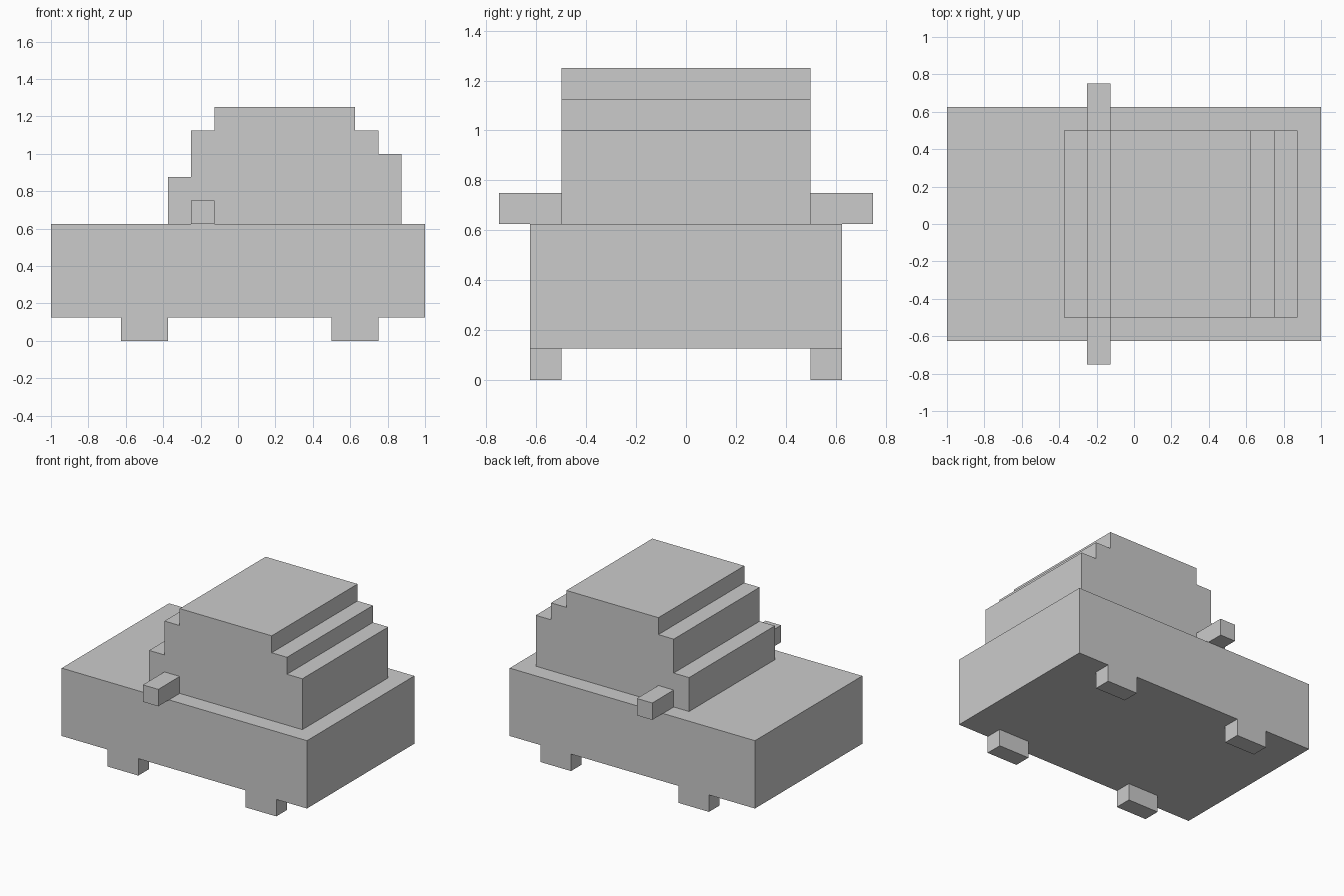
import bpy
import bmesh

if "Cube" in bpy.data.objects:
    bpy.data.objects.remove(bpy.data.objects["Cube"])

U = 0.125  # block unit: every dimension is a whole number of these


def extrude_profile(name, profile, y0, y1):
    """Solid from an (x, z) outline swept from y0 to y1, all in block units."""
    bm = bmesh.new()
    face = bm.faces.new([bm.verts.new((x * U, y0 * U, z * U)) for x, z in profile])
    ext = bmesh.ops.extrude_face_region(bm, geom=[face])
    verts = [v for v in ext["geom"] if isinstance(v, bmesh.types.BMVert)]
    bmesh.ops.translate(bm, verts=verts, vec=(0, (y1 - y0) * U, 0))
    bmesh.ops.recalc_face_normals(bm, faces=bm.faces)
    mesh = bpy.data.meshes.new(name)
    bm.to_mesh(mesh)
    bm.free()
    obj = bpy.data.objects.new(name, mesh)
    bpy.context.collection.objects.link(obj)
    return obj


def block(name, x0, x1, y0, y1, z0, z1):
    return extrude_profile(name, [(x0, z0), (x1, z0), (x1, z1), (x0, z1)], y0, y1)


def mirror_y(obj):
    mod = obj.modifiers.new("Mirror", 'MIRROR')
    mod.use_axis = (False, True, False)
    mod.use_clip = False
    mod.use_mirror_merge = False


# Lower body
block("car_body", -8, 8, -5, 5, 1, 5)

# Stepped cabin
extrude_profile("cabin", [(-3, 5), (7, 5), (7, 8), (6, 8), (6, 9), (5, 9), (5, 10),
                          (-1, 10), (-1, 9), (-2, 9), (-2, 7), (-3, 7)], -4, 4)

# Wheels on both sides
for name, x0 in (("front_wheels", -5), ("rear_wheels", 4)):
    mirror_y(block(name, x0, x0 + 2, -5, -4, 0, 1))

# Side mirrors
mirror_y(block("side_mirrors", -2, -1, -6, -4, 5, 6))
